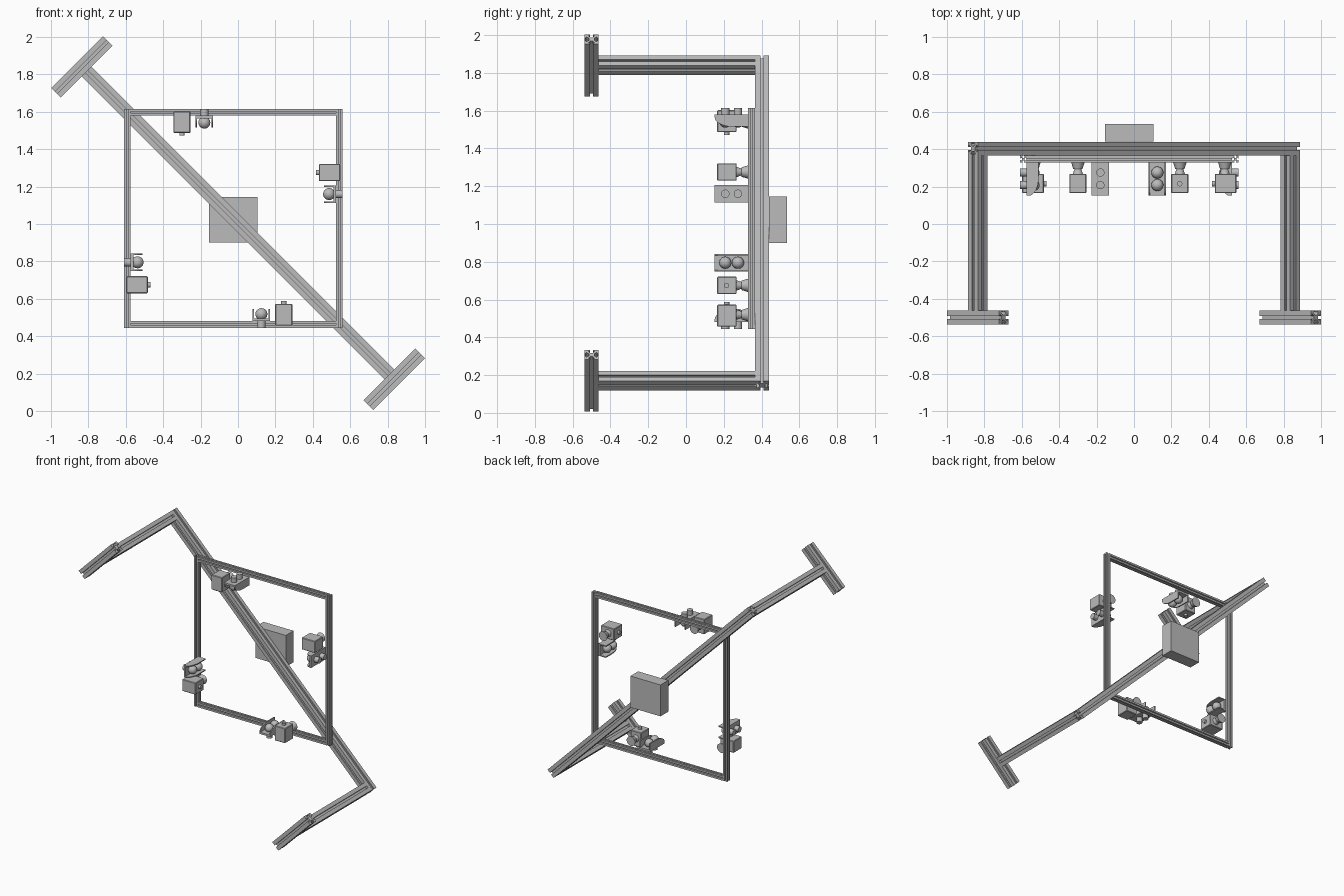
import bpy, bmesh, math
from mathutils import Vector, Matrix

cube = bpy.data.objects.get("Cube")
if cube:
    bpy.data.objects.remove(cube, do_unlink=True)

grey = bpy.data.materials.new("aluminium grey")
grey.use_nodes = True
colour = (0.5, 0.5, 0.5, 1)
grey.diffuse_color = colour
grey.node_tree.nodes["Principled BSDF"].inputs["Base Color"].default_value = colour

X, Y, Z = Vector((1, 0, 0)), Vector((0, 1, 0)), Vector((0, 0, 1))
DOWN = Vector((1, 0, -1)).normalized()
RISE = Vector((1, 0, 1)).normalized()


def finish(name, bm, matrix=Matrix(), smooth=False):
    bm.transform(matrix)
    bmesh.ops.recalc_face_normals(bm, faces=bm.faces)
    mesh = bpy.data.meshes.new(name)
    bm.to_mesh(mesh)
    bm.free()
    mesh.materials.append(grey)
    ob = bpy.data.objects.new(name, mesh)
    bpy.context.collection.objects.link(ob)
    if smooth:
        bpy.ops.object.select_all(action='DESELECT')
        bpy.context.view_layer.objects.active = ob
        ob.select_set(True)
        bpy.ops.object.shade_smooth_by_angle(angle=math.radians(35))
    return ob


def prism(bm, points, offset):
    face = bm.faces.new([bm.verts.new(p) for p in points])
    made = bmesh.ops.extrude_face_region(bm, geom=[face])["geom"]
    bmesh.ops.translate(bm, vec=offset, verts=[v for v in made if isinstance(v, bmesh.types.BMVert)])


def slotted_bar(name, start, end, size, side):
    """Square extrusion with a T-slot along each of its four sides."""
    start, end = Vector(start), Vector(end)
    other = (end - start).normalized().cross(side)
    h, gap = size / 2, size * 0.11
    quarter = [(h, -h), (h, -gap), (h * .78, -gap), (h * .78, -h * .5), (h * .4, -gap),
               (h * .4, gap), (h * .78, h * .5), (h * .78, gap), (h, gap)]
    points = []
    for k in range(4):
        c, s = (1, 0, -1, 0)[k], (0, 1, 0, -1)[k]
        points += [start + side * (c * a - s * b) + other * (s * a + c * b) for a, b in quarter]
    bm = bmesh.new()
    prism(bm, points, end - start)
    return finish(name, bm)


def box(name, low, high, matrix=Matrix(), bevel=0):
    low, high = Vector(low), Vector(high)
    bm = bmesh.new()
    bmesh.ops.create_cube(bm, size=1, matrix=Matrix.Translation((low + high) / 2)
                          @ Matrix.Diagonal((*(high - low), 1)))
    if bevel:
        bmesh.ops.bevel(bm, geom=bm.edges[:], offset=bevel, segments=1, affect='EDGES')
    return finish(name, bm, matrix)


def cylinder(name, start, end, r1, r2, matrix):
    start, end = Vector(start), Vector(end)
    axis = end - start
    bm = bmesh.new()
    bmesh.ops.create_cone(bm, cap_ends=True, segments=24, radius1=r1, radius2=r2, depth=axis.length,
                          matrix=Matrix.Translation((start + end) / 2)
                          @ axis.to_track_quat('Z', 'Y').to_matrix().to_4x4())
    return finish(name, bm, matrix, True)


# Diagonal stand: beam, two arms and two feet
SIZE = 0.073
upper, lower = Vector((-0.835, 0, 1.84)), Vector((0.835, 0, 0.17))
back = Y * 0.403
slotted_bar("diagonal_beam", upper + back - DOWN * SIZE / 2, lower + back + DOWN * SIZE / 2, SIZE, Y)
for label, spot in (("upper", upper), ("lower", lower)):
    slotted_bar(label + "_arm", spot - Y * 0.463, spot + Y * 0.3665, SIZE, RISE)
    foot = spot - Y * 0.5
    slotted_bar(label + "_foot", foot - RISE * 0.195, foot + RISE * 0.195, SIZE, Y)

# Control box behind the beam
box("control_box", (-0.155, 0.44, 0.9), (0.105, 0.535, 1.145))

# Square frame in front of the beam
RAIL, HALF = 0.036, 0.585
centre = Vector((-0.025, 0.347, 1.03))
for label, sign in (("left", 1), ("right", -1)):
    post = centre + X * sign * (HALF - RAIL / 2)
    slotted_bar(label + "_post", post - Z * HALF, post + Z * HALF, RAIL, Y)
for label, sign in (("top", 1), ("bottom", -1)):
    rail = centre + Z * sign * (HALF - RAIL / 2)
    slotted_bar(label + "_rail", rail - X * (HALF - RAIL), rail + X * (HALF - RAIL), RAIL, Y)


def camera(label, m):
    box(label + "_camera", (-.046, .165, .012), (.046, .268, .128), m, .004)
    cylinder(label + "_camera_lens", (0, .215, .125), (0, .215, .143), .014, .014, m)
    cylinder(label + "_camera_neck", (0, .265, .075), (0, .3, .075), .028, .016, m)
    cylinder(label + "_camera_mount", (0, .295, .075), (0, .33, .075), .025, .036, m)


def sensor(label, m):
    # Tray with curved side walls
    box(label + "_sensor_plate", (-.047, .152, .036), (.047, .33, .05), m)
    outline = [(.33, .05), (.33, .1), (.25, .1)]
    for k in range(1, 9):
        a = math.radians(90 * k / 8)
        outline.append((.25 - .098 * math.sin(a), .05 + .05 * math.cos(a)))
    for side, x in (("near", -.047), ("far", .039)):
        bm = bmesh.new()
        prism(bm, [Vector((x, y, w)) for y, w in outline], X * .008)
        finish(f"{label}_sensor_{side}_wall", bm, m)
    # Two ball lenses with a stud behind each
    for name, y in (("outer", .208), ("inner", .275)):
        bm = bmesh.new()
        bmesh.ops.create_uvsphere(bm, u_segments=24, v_segments=14, radius=.032,
                                  matrix=Matrix.Translation((0, y, .073)))
        finish(f"{label}_{name}_ball", bm, m, True)
        cylinder(f"{label}_{name}_stud", (0, y, 0), (0, y, .038), .022, .022, m)


# A camera and a sensor on each side of the frame, each facing inward
for label, turn, camera_at, sensor_at in (("bottom", 0, .27, .15), ("left", -90, .245, .13),
                                          ("top", 180, .275, .155), ("right", 90, .355, .235)):
    spin = (Matrix.Translation((centre.x, 0, centre.z))
            @ Matrix.Rotation(math.radians(-turn if turn != 180 else 180), 4, 'Y').inverted()
            @ Matrix.Translation((0, 0, -HALF)))
    spin = (Matrix.Translation((centre.x, 0, centre.z))
            @ Matrix.Rotation(math.radians(turn), 4, 'Y')
            @ Matrix.Translation((0, 0, -HALF)))
    camera(label, spin @ Matrix.Translation((camera_at, 0, 0)))
    sensor(label, spin @ Matrix.Translation((sensor_at, 0, 0)))
